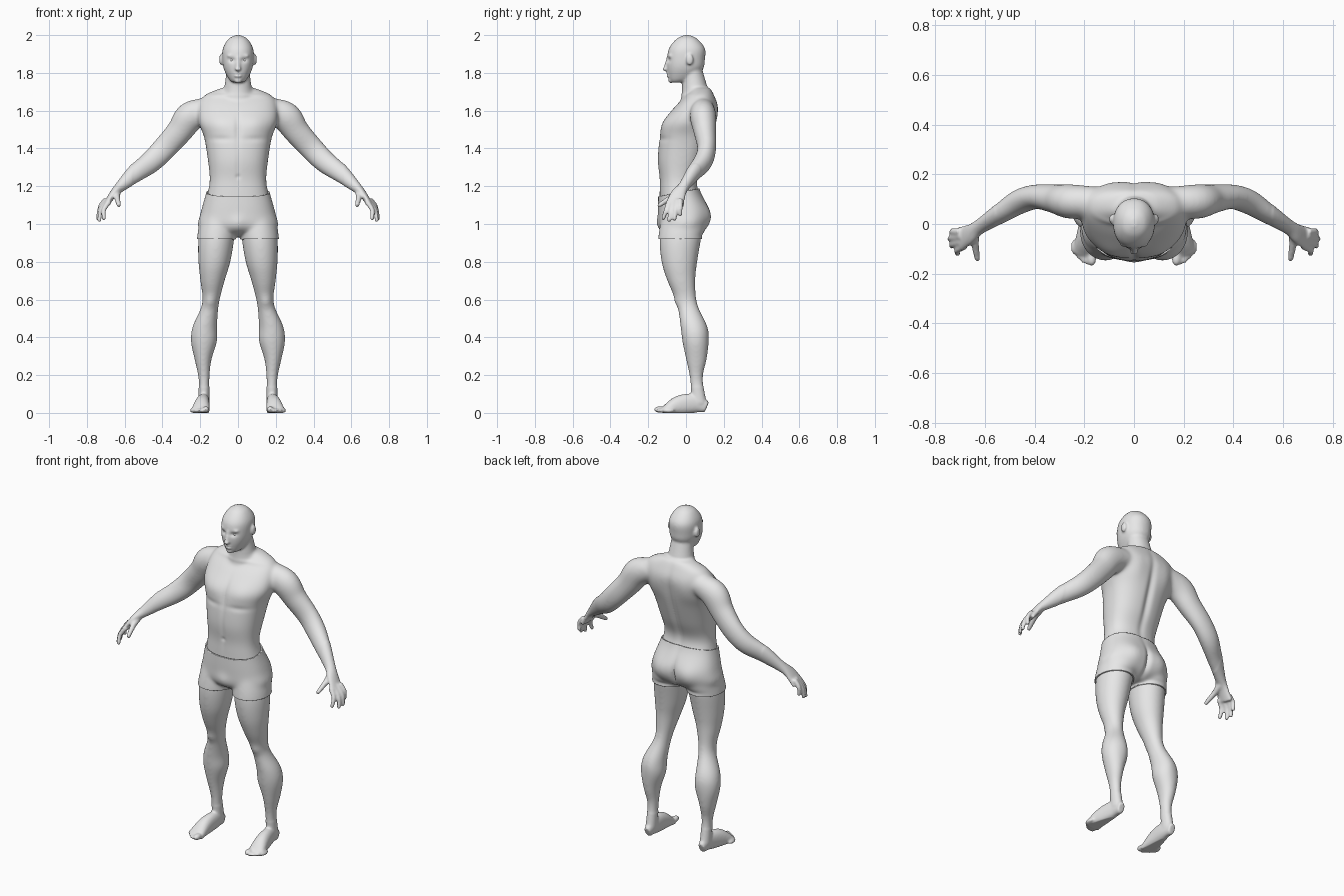
import bpy, bmesh, math
from mathutils import Vector, Matrix

cube = bpy.data.objects.get("Cube")
if cube:
    bpy.data.objects.remove(cube, do_unlink=True)

grey = bpy.data.materials.new("plain_grey")
grey.use_nodes = True
grey.diffuse_color = (.8, .8, .8, 1)
grey.node_tree.nodes["Principled BSDF"].inputs["Base Color"].default_value = grey.diffuse_color


def spline(rows, steps=5):
    """Smooth curve through rows of numbers."""
    out = []
    for i in range(len(rows) - 1):
        before, after = rows[max(i - 1, 0)], rows[min(i + 2, len(rows) - 1)]
        for s in range(steps):
            t = s / steps
            out.append([b + t * (c - a) / 2 + t * t * (a - 2.5 * b + 2 * c - d / 2)
                        + t ** 3 * (1.5 * (b - c) + (d - a) / 2)
                        for a, b, c, d in zip(before, rows[i], rows[i + 1], after)])
    return out + [list(rows[-1])]


def skin(bm, rings, power, sides=32):
    """Closed shell over rings given as centre, half axis, half axis."""
    def bend(f):
        return math.copysign(abs(f) ** power, f)

    angles = [math.tau * k / sides for k in range(sides)]
    loops = [[bm.verts.new(c + u * bend(math.cos(a)) + v * bend(math.sin(a))) for a in angles]
             for c, u, v in rings]
    for p, q in zip(loops, loops[1:]):
        for k in range(sides):
            n = (k + 1) % sides
            bm.faces.new((p[k], p[n], q[n], q[k]))
    bm.faces.new(loops[0][::-1])
    bm.faces.new(loops[-1])


def stack(bm, rows, power=1):
    """Level sections: height, x limits, front and back."""
    rings = []
    for z, x0, x1, front, back in spline(rows):
        rings.append((Vector((x0 + x1, front + back, 2 * z)) / 2,
                      Vector(((x1 - x0) / 2, 0, 0)), Vector((0, (back - front) / 2, 0))))
    skin(bm, rings, power)


def centred(rows):
    """Sections that are the same on both sides: height, half width, front and back."""
    return [(z, -w, w, front, back) for z, w, front, back in rows]


def tube(bm, rows, up, power=1):
    """Sections along a path: point, half thickness, half width along up."""
    rows = spline(rows)
    pts = [Vector(r[:3]) for r in rows]
    rings = []
    for i, (*_, thick, wide) in enumerate(rows):
        along = (pts[min(i + 1, len(pts) - 1)] - pts[max(i - 1, 0)]).normalized()
        u = (up - along * up.dot(along)).normalized()
        rings.append((pts[i], u * wide, along.cross(u) * thick))
    skin(bm, rings, power)


def ball(bm, centre, size):
    bmesh.ops.create_uvsphere(bm, u_segments=20, v_segments=12, radius=1,
                              matrix=Matrix.Translation(centre) @ Matrix.Diagonal((*size, 1)))


def digit(bm, points, r, tip):
    """Finger or thumb that narrows to a round end."""
    last = len(points) - 1
    radii = [r + (tip - r) * i / last for i in range(last + 1)]
    tube(bm, [(*p, w, w) for p, w in zip(points, radii)], Y)
    ball(bm, points[-1], (tip, tip, tip))


def relax(bm, verts, times):
    for _ in range(times):
        bmesh.ops.smooth_vert(bm, verts=verts, factor=.5, use_axis_x=True, use_axis_y=True, use_axis_z=True)


def add_object(name, bm):
    mesh = bpy.data.meshes.new(name)
    bm.to_mesh(mesh)
    mesh.materials.append(grey)
    mesh.shade_smooth()
    obj = bpy.data.objects.new(name, mesh)
    bpy.context.scene.collection.objects.link(obj)
    return obj


X, Y = Vector((1, 0, 0)), Vector((0, 1, 0))
bm = bmesh.new()

# Leg
stack(bm, [(1.04, .01, .19, -.12, .1), (.92, .02, .21, -.14, .08), (.8, .04, .21, -.13, .06),
           (.7, .07, .2, -.1, .05), (.58, .1, .19, -.05, .06), (.46, .11, .24, -.03, .11),
           (.38, .11, .25, -.02, .12), (.28, .14, .23, 0, .11), (.18, .15, .21, .02, .09),
           (.05, .15, .21, .03, .11)])

# Foot and toes
tube(bm, [(.18, .11, .03, .03, .02), (.18, .05, .05, .05, .03), (.19, -.04, .04, .05, .04),
          (.2, -.12, .01, .02, .05)], X, .9)
for i in range(5):
    r = .012 if i else .018
    ball(bm, (.17 + .018 * i, .003 * i * i - .14, r), (r, .03, r))

# Arm and palm
tube(bm, [(.15, .09, 1.61, .06, .06), (.25, .09, 1.57, .08, .07), (.31, .1, 1.49, .07, .06),
          (.39, .11, 1.4, .065, .05), (.46, .09, 1.33, .06, .05), (.54, .04, 1.27, .05, .04),
          (.62, -.01, 1.2, .03, .03), (.66, -.04, 1.16, .02, .04), (.7, -.06, 1.1, .015, .05)], Y)

# Fingers, from the front one to the back one, and thumb
for i in range(4):
    t = i / 3
    base = Vector((.68, -.09, 1.12)).lerp(Vector((.7, -.03, 1.13)), t)
    tip = Vector((.71, -.12, 1.03)).lerp(Vector((.73, -.03, 1.05)), t)
    tip += Vector((.02, 0, -.02)) * math.sin(math.pi * t)
    digit(bm, [base, (base + tip) / 2 + X * .015, tip], .014, .011)
digit(bm, [(.64, -.03, 1.17), (.64, -.08, 1.14), (.63, -.14, 1.1)], .02, .012)

# Ear and brow
ball(bm, (.09, .02, 1.87), (.01, .02, .03))
ball(bm, (.03, -.08, 1.89), (.03, .015, .01))

# Mirror the paired parts
copy = bmesh.ops.duplicate(bm, geom=bm.verts[:] + bm.edges[:] + bm.faces[:])["geom"]
bmesh.ops.scale(bm, vec=(-1, 1, 1), verts=[g for g in copy if isinstance(g, bmesh.types.BMVert)])

# Torso
stack(bm, centred([(1.72, .09, .03, .13), (1.68, .18, 0, .15), (1.62, .21, -.06, .17),
                   (1.54, .21, -.12, .16), (1.46, .18, -.14, .14), (1.34, .16, -.15, .1),
                   (1.24, .15, -.14, .06), (1.17, .16, -.14, .07), (1.06, .19, -.14, .12),
                   (.98, .2, -.13, .1), (.94, .1, -.07, .05)]), .85)

# Neck
stack(bm, centred([(1.84, .06, -.02, .08), (1.74, .07, -.02, .11), (1.62, .1, -.03, .15)]))

# Head
stack(bm, centred([(2, .01, -.01, .02), (1.98, .05, -.05, .06), (1.93, .08, -.09, .1),
                   (1.87, .083, -.1, .1), (1.82, .075, -.1, .09), (1.77, .05, -.09, .04),
                   (1.75, .03, -.08, -.01)]), .92)

# Nose, lips and chin
tube(bm, [(0, -.09, 1.89, .01, .01), (0, -.11, 1.82, .01, .012)], X)
ball(bm, (0, -.11, 1.82), (.018, .015, .01))
for z in (1.796, 1.783):
    ball(bm, (0, -.09, z), (.022, .015, .006))
ball(bm, (0, -.08, 1.76), (.02, .015, .015))

# Fuse the shells into one skin
bmesh.ops.recalc_face_normals(bm, faces=bm.faces[:])
rough = add_object("rough_body", bm)
fuse = rough.modifiers.new("fuse", 'REMESH')
fuse.mode = 'VOXEL'
fuse.voxel_size = .006
fused = bpy.data.meshes.new_from_object(rough.evaluated_get(bpy.context.evaluated_depsgraph_get()))
bm.clear()
bm.from_mesh(fused)
bpy.data.objects.remove(rough, do_unlink=True)
bpy.data.meshes.remove(fused)
relax(bm, bm.verts[:], 2)
relax(bm, [v for v in bm.verts if abs(v.co.x) < .56 and .14 < v.co.z < 1.73], 22)

# Surface forms: x, z, spread in x, spread in z, height
chest = [(.09, 1.53, .06, .05, .008), (0, 1.5, .015, .08, -.008), (.09, 1.45, .06, .015, -.005),
         (.09, 1.68, .07, .01, .005)]
belly = [(0, 1.3, .012, .1, -.004), (0, 1.25, .01, .01, -.006), (0, 1, .04, .04, .01)]
knee = [(.15, .59, .03, .03, .008)]
face = [(.033, 1.868, .016, .01, -.012), (0, 1.79, .02, .004, -.004)]
back = [(0, 1.42, .02, .2, -.014), (.1, 1.56, .05, .07, .007)]
seat = [(.09, 1.03, .05, .06, .012), (0, 1.02, .015, .07, -.02), (.1, .94, .06, .015, -.006)]
calf = [(.15, .43, .04, .07, .005)]
bm.normal_update()
for v in bm.verts:
    forms = chest + belly + knee + face if v.normal.y < 0 else back + seat + calf
    push = 0
    for x, z, wide, tall, height in forms:
        dx, dz = (abs(v.co.x) - x) / wide, (v.co.z - z) / tall
        push += height * math.exp(-min(dx * dx + dz * dz, 50))
    v.co += v.normal * push * abs(v.normal.y)
relax(bm, bm.verts[:], 2)

# Flat soles
for v in bm.verts:
    v.co.z = max(v.co.z, 0)
bm.normal_update()
add_object("body", bm)

# Shorts: a band of the skin cut at waist and hem, thickened outward
bmesh.ops.delete(bm, geom=[v for v in bm.verts if abs(v.co.x) > .4], context='VERTS')
for co, no in (((0, -.14, 1.145), (0, -.2, 1)), ((0, 0, .92), (0, 0, -1))):
    bmesh.ops.bisect_plane(bm, geom=bm.verts[:] + bm.edges[:] + bm.faces[:],
                           plane_co=co, plane_no=no, clear_outer=True)
shorts = add_object("shorts", bm)
cloth = shorts.modifiers.new("cloth", 'SOLIDIFY')
cloth.thickness = .008
cloth.offset = 1

# Eyes
eyes = bmesh.new()
for side in (-1, 1):
    ball(eyes, (side * .033, -.073, 1.868), (.015, .0135, .011))
add_object("eyes", eyes)
